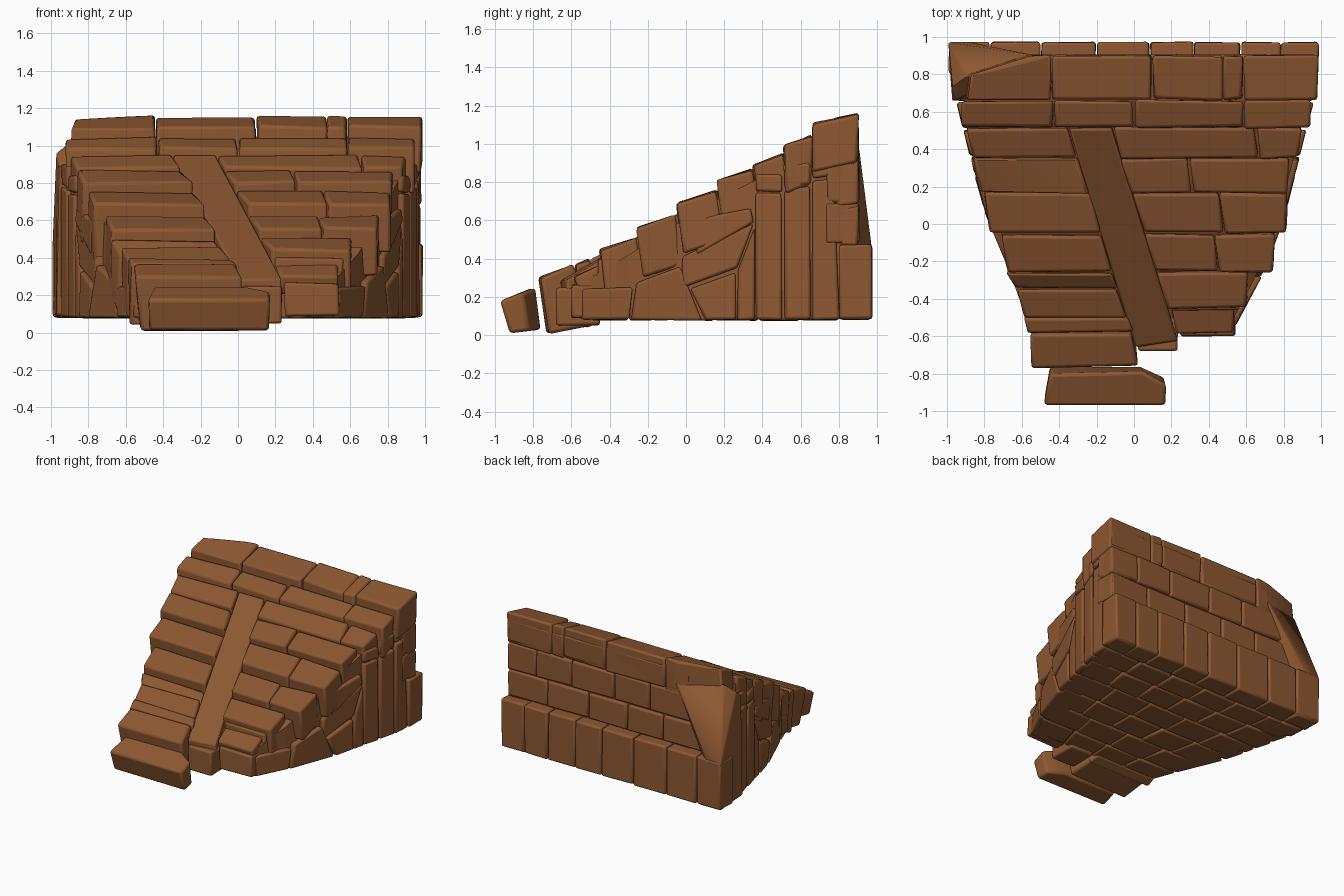
import bpy, bmesh, math, random
from mathutils import Vector

if "Cube" in bpy.data.objects:
    bpy.data.objects.remove(bpy.data.objects["Cube"])

random.seed(4)
stone = bpy.data.materials.new("brown stone")
stone.diffuse_color = (0.27, 0.098, 0.032, 1)
stone.use_nodes = True
stone.node_tree.nodes["Principled BSDF"].inputs["Base Color"].default_value = stone.diffuse_color


def hull(name, pts, bevel=0.014, jitter=0.005):
    """Convex chiselled block through the given points."""
    bm = bmesh.new()
    for p in pts:
        bm.verts.new([c + random.uniform(-jitter, jitter) for c in p])
    res = bmesh.ops.convex_hull(bm, input=bm.verts)
    loose = [v for v in bm.verts if not v.link_faces]
    bmesh.ops.delete(bm, geom=loose, context='VERTS')
    bmesh.ops.dissolve_limit(bm, angle_limit=math.radians(8), verts=bm.verts, edges=bm.edges)
    bmesh.ops.recalc_face_normals(bm, faces=bm.faces)
    me = bpy.data.meshes.new(name)
    bm.to_mesh(me)
    bm.free()
    me.materials.append(stone)
    ob = bpy.data.objects.new(name, me)
    bpy.context.collection.objects.link(ob)
    if bevel:
        m = ob.modifiers.new("worn edges", 'BEVEL')
        m.width, m.segments, m.limit_method = bevel, 2, 'ANGLE'
        m.angle_limit = math.radians(30)
    bpy.context.view_layer.objects.active = ob
    ob.select_set(True)
    bpy.ops.object.shade_smooth_by_angle(angle=math.radians(35))
    ob.select_set(False)
    return ob


def box(name, x0, x1, y0, y1, z0, z1, **k):
    return hull(name, [(x, y, z) for x in (x0, x1) for y in (y0, y1) for z in (z0, z1)], **k)


def lerp_table(t, y):
    for (a, u), (b, v) in zip(t, t[1:]):
        if y <= b:
            break
    return u + (v - u) * min(1, max(0, (y - a) / (b - a)))


# plan outline of the flared side walls and the stair slope
RIGHT = [(-.6, .52), (-.42, .6), (-.2, .73), (.1, .82), (.5, .92), (.66, .96), (.97, .985)]
LEFT = [(-.6, -.54), (-.42, -.6), (-.2, -.69), (.1, -.81), (.5, -.91), (.66, -.95), (.97, -.99)]
xr = lambda y: lerp_table(RIGHT, y)
xl = lambda y: lerp_table(LEFT, y)
ramp_x = lambda y: -.235 + (.51 - y) * .305


def step(name, a, b, y0, y1, z, depth=.26, lean=.035, rise=.065):
    """Slanted tread; a and b give the end x at the front and back edge."""
    pts = []
    for y, zt, i in ((y0, z - rise, 0), (y1, z, 1)):
        for x in (a[i], b[i]):
            pts += [(x, y, zt), (x, y + lean, zt - depth)]
    return hull(name, pts, bevel=.016, jitter=.008)


# bottom steps
hull("bottom_step", [(-.48, -.97, .18), (.17, -.97, .18), (.17, -.86, .22), (.05, -.79, .25),
                     (-.45, -.8, .25), (-.48, -.92, .01), (.165, -.92, .01),
                     (.16, -.82, .02), (.03, -.76, .03), (-.45, -.76, .03)], .018, .003)
hull("second_step", [(-.55, -.77, .3), (.02, -.76, .3), (-.02, -.59, .37), (-.56, -.59, .37),
                     (-.52, -.73, .01), (.02, -.72, .01), (.0, -.5, .05), (-.53, -.5, .05)], .018)
step("thin_step", (-.575, -.58), (.0, -.03), -.58, -.5, .40, .33, .05, .03)

# left flight
for y0, y1, z, x in [(-.51, -.345, .46, -.59), (-.34, -.265, .5, -.64), (-.26, -.06, .625, -.68),
                     (-.05, .16, .755, -.77), (.165, .35, .87, -.83), (.35, .51, .95, -.865)]:
    step("left_step", (x, x - .035), (ramp_x(y0) - .115, ramp_x(y1) - .115), y0, y1, z, .32)

# right flight, some treads broken in two
for y0, y1, z, x, cut in [(-.45, -.26, .51, .61, 0), (-.255, -.06, .625, .75, .45),
                          (-.05, .16, .755, .82, .48), (.165, .35, .87, .83, .31),
                          (.35, .51, .95, .89, .67)]:
    inner = (ramp_x(y0) + .12, ramp_x(y1) + .12)
    if cut:
        step("right_step", inner, (cut - .005, cut - .025), y0, y1, z)
        inner = (cut + .003, cut - .017)
    step("right_step_end", inner, (x - .01, x), y0, y1, z)
box("right_foot_block", .25, .54, -.6, -.3, .09, .265)
step("right_low_step", (.23, .2), (.53, .53), -.59, -.44, .37, .11)
box("right_low_backing", .2, .56, -.46, -.3, .1, .4)

# upper courses
for y0, y1, z, cuts in [(.515, .66, 1.045, (-.92, -.43, .0, .59, .95)),
                        (.665, .9, 1.16, (-.9, -.44, .1, .475, .585, .985))]:
    for a, b in zip(cuts, cuts[1:]):
        if a == -.9:  # corner broken away
            hull("top_broken_block", [(-.89, .665, 1.09), (-.445, .665, 1.09), (-.445, .9, 1.16),
                                      (-.55, .9, 1.15), (-.87, .8, 1.14), (-.9, .665, .8),
                                      (-.445, .665, .8), (-.445, .9, .8), (-.6, .9, .8), (-.9, .8, .8)])
        else:
            step("upper_block", (a + .004, a + .004), (b - .004, b - .004), y0, y1, z, .25, 0, .055)

# slanting ramp slab and its foot
pts = []
for y, z in ((.51, .955), (-.66, .285)):
    for s in (-.115, .115):
        pts += [(ramp_x(y) + s, y + .04 * (s > 0 and y < 0), z), (ramp_x(y) + s, y + .03, z - .16)]
hull("ramp_slab", pts, .012, .003)
box("ramp_foot", .02, .235, -.675, -.45, .05, .25)

# side wall stones as (y, z) quads, laid along both flared outlines
WALL = [((-.55, .08), (-.3, .08), (-.28, .25), (-.55, .24)),
        ((-.29, .08), (.08, .08), (-.03, .36), (-.26, .27)),
        ((.1, .08), (.26, .08), (.26, .33), (.02, .24)),
        ((-.02, .25), (.27, .35), (.355, .58), (-.02, .41)),
        ((.06, .42), (.35, .59), (.34, .66), (.02, .6)),
        ((.27, .08), (.36, .08), (.36, .56), (.275, .34)),
        ((.365, .08), (.505, .08), (.5, .74), (.365, .74)),
        ((.365, .75), (.5, .75), (.5, .84), (.365, .84)),
        ((.515, .08), (.65, .08), (.65, .78), (.515, .76)),
        ((.515, .77), (.65, .79), (.65, .9), (.515, .89))]
BACK_WALL = [((.66, .08), (.8, .08), (.77, .82), (.66, .81)),
             ((.81, .08), (.965, .08), (.965, .47), (.81, .46)),
             ((.81, .47), (.9, .47), (.9, .68), (.79, .66)),
             ((.79, .67), (.9, .69), (.9, .9), (.77, .9)),
             ((.66, .82), (.76, .83), (.76, .93), (.66, .92))]
for side, outline, sgn, quads in (("right", xr, 1, WALL + BACK_WALL),
                                  ("left", xl, -1, WALL + BACK_WALL[:2])):
    for q in quads:
        pts = [(outline(y) - sgn * d, y, z) for y, z in q for d in (0, .2)]
        hull(side + "_wall_stone", pts, .014, .004)

# broken back left corner, a sloping shard
hull("left_corner_shard", [(-.99, .97, .46), (-.86, .97, .46), (-.55, .91, .97), (-.5, .88, 1.02),
                           (-.9, .79, 1.02), (-.97, .74, .96), (-.96, .66, .9),
                           (-.97, .66, .09), (-.8, .66, .09), (-.98, .8, .09), (-.8, .9, .4)], .01, .003)

# back wall: projecting base course and three set-back courses
for y, z0, z1, cuts in [(.972, .08, .475, (-.995, -.77, -.5, -.2, .085, .32, .57, .785, .99)),
                        (.905, .48, .69, (-.78, -.42, -.1, .25, .62, .975)),
                        (.905, .695, .915, (-.68, -.3, .02, .4, .72, .975)),
                        (.902, .92, 1.1, (-.56, -.44, .1, .475, .585, .975))]:
    for a, b in zip(cuts, cuts[1:]):
        box("back_wall_brick", a + .004, b - .004, y - .17, y, z0 + .003, z1 - .003, jitter=.004)

# underside paving
rows = (-.5, -.3, -.08, .15, .38, .6, .8)
for i, (y0, y1) in enumerate(zip(rows, rows[1:])):
    n = 4 + i // 2
    for k in range(n):
        pts = []
        for y in (y0 + .004, y1 - .004):
            a, w = xl(y) + .03, xr(y) - xl(y) - .06
            off = .06 if i % 2 else 0
            u0 = max(0, (k - off) / n)
            u1 = 1 if k == n - 1 else (k + 1 - off) / n
            pts += [(a + w * u + e, y, z) for u, e in ((u0, .004), (u1, -.004)) for z in (.078, .2)]
        hull("underside_stone", pts, .014, .004)

# solid core behind the joints, one slice per slope section
secs = [(-.5, .3), (-.3, .42), (-.05, .58), (.2, .73), (.5, .88), (.66, .98), (.88, 1.05)]
for (y0, z0), (y1, z1) in zip(secs, secs[1:]):
    pts = []
    for y, z in ((y0, z0), (y1, z1)):
        left = xl(y) + .04 + (.3 if y > .8 else 0)
        pts += [(x, y, h) for x in (left, xr(y) - .03) for h in (.1, z)]
    hull("core", pts, 0, 0)
